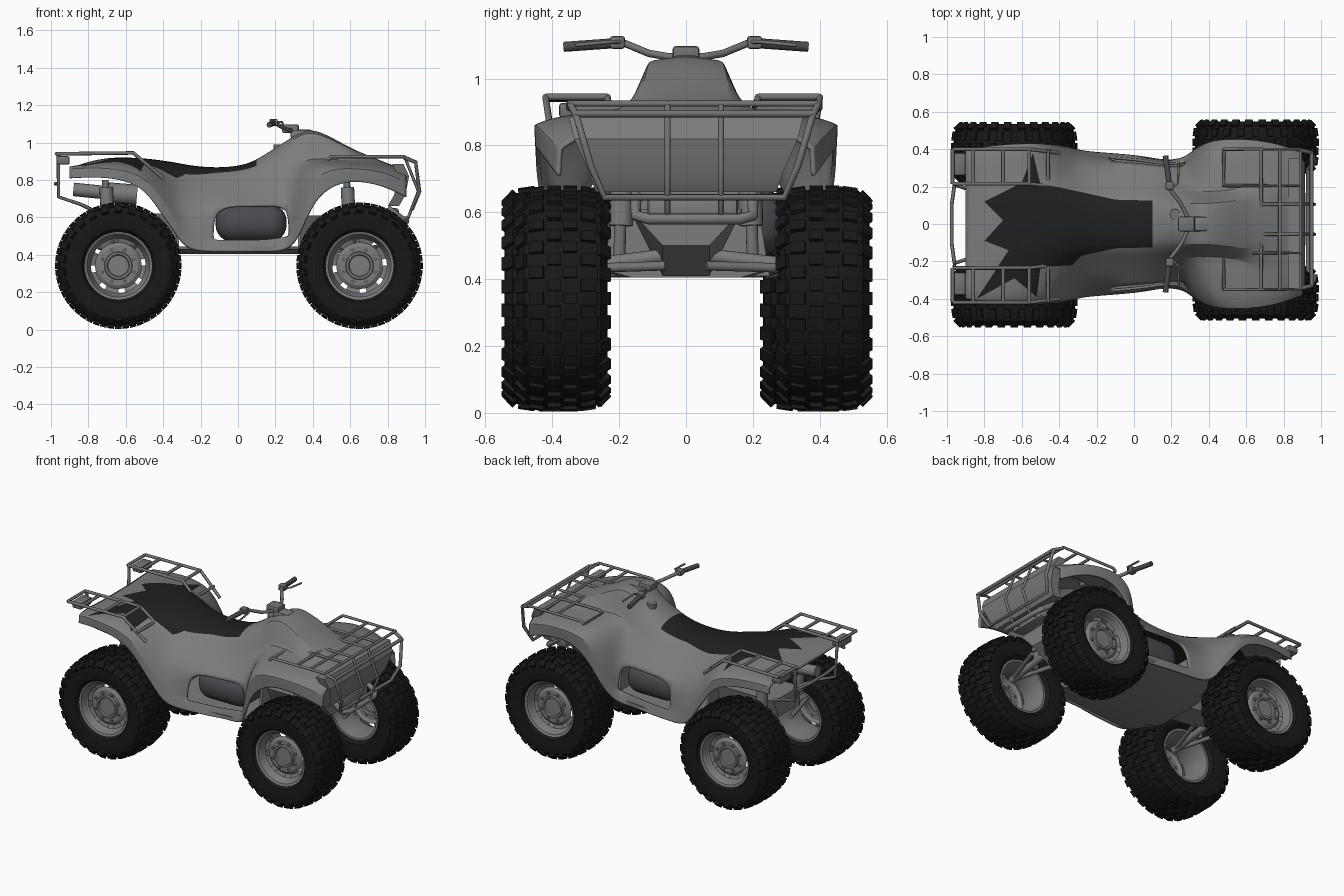
import bpy, bmesh, math
from mathutils import Vector, Matrix

if "Cube" in bpy.data.objects:
    bpy.data.objects.remove(bpy.data.objects["Cube"])

def material(name, r, g, b):
    m = bpy.data.materials.new(name)
    m.diffuse_color = (r, g, b, 1)
    m.use_nodes = True
    m.node_tree.nodes["Principled BSDF"].inputs["Base Color"].default_value = m.diffuse_color
    return m

BODY = material("body grey", .20, .20, .20)
SEAT = material("seat black", .014, .014, .014)
TYRE = material("tyre black", .009, .009, .009)
METAL = material("rim grey", .20, .20, .20)
TUBE = material("tube grey", .17, .17, .17)
ENGINE = material("engine grey", .07, .07, .08)

def make(name, bm, mats, angle=35):
    bmesh.ops.recalc_face_normals(bm, faces=bm.faces)
    me = bpy.data.meshes.new(name)
    bm.to_mesh(me)
    bm.free()
    ob = bpy.data.objects.new(name, me)
    bpy.context.collection.objects.link(ob)
    for m in mats:
        me.materials.append(m)
    smooth(ob, angle)
    return ob

def select(ob):
    bpy.ops.object.select_all(action='DESELECT')
    ob.select_set(True)
    bpy.context.view_layer.objects.active = ob

def smooth(ob, angle=35):
    select(ob)
    bpy.ops.object.shade_smooth_by_angle(angle=math.radians(angle))

def box(name, loc, size, mat, bevel=0, seg=2):
    bm = bmesh.new()
    bmesh.ops.create_cube(bm, size=1, matrix=Matrix.Translation(loc) @ Matrix.Diagonal((*size, 1)))
    if bevel:
        bmesh.ops.bevel(bm, geom=bm.edges[:], offset=bevel, segments=seg, affect='EDGES', profile=.5)
    return make(name, bm, [mat])

def rod(name, a, b, r, mat, sides=16):
    a, b = Vector(a), Vector(b)
    bm = bmesh.new()
    rot = (b - a).to_track_quat('Z', 'Y').to_matrix().to_4x4()
    bmesh.ops.create_cone(bm, cap_ends=True, segments=sides, radius1=r, radius2=r,
                          depth=(b - a).length, matrix=Matrix.Translation((a + b) / 2) @ rot)
    return make(name, bm, [mat])

def tube(name, paths, r, mat):
    cu = bpy.data.curves.new(name, 'CURVE')
    cu.dimensions, cu.bevel_depth, cu.bevel_resolution, cu.use_fill_caps = '3D', r, 2, True
    for pts in paths:
        sp = cu.splines.new('POLY')
        sp.points.add(len(pts) - 1)
        for p, co in zip(sp.points, pts):
            p.co = (*co, 1)
    ob = bpy.data.objects.new(name, cu)
    bpy.context.collection.objects.link(ob)
    cu.materials.append(mat)
    select(ob)
    bpy.ops.object.convert(target='MESH')
    smooth(bpy.context.object, 50)

def loft(name, rings, mat):
    bm = bmesh.new()
    vs = [[bm.verts.new(p) for p in ring] for ring in rings]
    n = len(vs[0])
    for a, b in zip(vs, vs[1:]):
        for i in range(n):
            bm.faces.new((a[i], a[(i + 1) % n], b[(i + 1) % n], b[i]))
    bm.faces.new(vs[0])
    bm.faces.new(vs[-1])
    return make(name, bm, [mat], 25)

# Body shell: x, centre z, then (y, z) pairs from the centre out to the lower edge
rear = [
    (-.90, .865, .14, .865, .24, .87, .36, .875, .40, .86, .405, .81),
    (-.72, .925, .16, .925, .26, .91, .39, .895, .425, .87, .425, .82),
    (-.52, .92, .16, .915, .25, .89, .38, .875, .435, .84, .435, .78),
    (-.42, .91, .15, .90, .22, .86, .36, .80, .42, .72, .425, .64),
    (-.34, .90, .14, .885, .20, .83, .34, .72, .40, .60, .41, .53),
    (-.27, .885, .13, .87, .19, .80, .335, .68, .37, .52, .39, .42),
    (-.13, .87, .13, .85, .19, .78, .335, .665, .36, .48, .38, .42)]
front = [
    (.05, .88, .12, .87, .18, .80, .325, .665, .345, .48, .365, .42),
    (.16, .955, .12, .93, .18, .82, .31, .665, .325, .48, .34, .42),
    (.27, 1.025, .115, 1.0, .18, .85, .31, .665, .33, .50, .35, .42),
    (.33, 1.06, .11, 1.045, .175, .89, .35, .80, .40, .66, .41, .52),
    (.40, 1.08, .11, 1.06, .17, .915, .39, .88, .445, .81, .445, .68),
    (.50, 1.035, .12, 1.02, .175, .91, .40, .89, .455, .86, .45, .77),
    (.62, .965, .14, .95, .20, .90, .38, .89, .455, .865, .45, .80),
    (.78, .90, .14, .895, .25, .885, .36, .875, .43, .845, .43, .77),
    (.90, .85, .14, .85, .24, .85, .33, .83, .38, .79, .385, .71)]
bm = bmesh.new()
rows = []
for s in rear + front:
    half = [(s[i], s[i + 1]) for i in range(2, 12, 2)]
    prof = [(-y, z) for y, z in reversed(half)] + [(0, s[1])] + half
    rows.append([bm.verts.new((s[0], y, z)) for y, z in prof])
for a, b in zip(rows, rows[1:]):
    for i in range(10):
        # opening beside the engine
        if i in (1, 8) and -.14 < a[0].co.x < .2:
            continue
        bm.faces.new((a[i], a[i + 1], b[i + 1], b[i]))
# crisp borders, fender rims and tank shoulders
crease = bm.edges.layers.float.new("crease_edge")
rims = {v for r in rows for v in (r[1], r[9])}
tank = {v for r in rows[9:14] for v in (r[3], r[4], r[6], r[7])}
for e in bm.edges:
    if e.is_boundary:
        e[crease] = 1
    elif all(v in rims for v in e.verts):
        e[crease] = .6
    elif all(v in tank for v in e.verts) and abs(e.verts[0].co.x - e.verts[1].co.x) > .01:
        e[crease] = .55
body = make("body_shell", bm, [BODY, SEAT], 40)
select(body)
body.modifiers.new("smooth", 'SUBSURF').levels = 3
bpy.ops.object.modifier_apply(modifier="smooth")

# Seat cover with ragged points, cut into the shell
star = [(.10, .125), (-.1, .13), (-.28, .17), (-.42, .2), (-.5, .21), (-.54, .38), (-.6, .22), (-.8, .12),
        (-.7, .02), (-.8, -.09), (-.67, -.14), (-.84, -.40), (-.64, -.29), (-.52, -.39), (-.5, -.23),
        (-.33, -.22), (-.28, -.17), (-.1, -.13), (.10, -.125)]
sides = list(zip(star, star[1:] + star[:1]))

def inside(x, y):
    hit = False
    for (x1, y1), (x2, y2) in sides:
        if (y1 > y) != (y2 > y) and x < (x2 - x1) * (y - y1) / (y2 - y1) + x1:
            hit = not hit
    return hit

bm = bmesh.new()
bm.from_mesh(body.data)
for a, b in sides:
    a, b = Vector((*a, 0)), Vector((*b, 0))
    d = (b - a).normalized()
    n = Vector((d.y, -d.x, 0))
    near = []
    for f in bm.faces:
        c = f.calc_center_median() - a
        if abs(c.dot(n)) < .03 and -.02 < c.dot(d) < (b - a).length + .02:
            near.append(f)
    geom = set(near) | {e for f in near for e in f.edges} | {v for f in near for v in f.verts}
    bmesh.ops.bisect_plane(bm, geom=list(geom), dist=1e-5, plane_co=a, plane_no=n)
for f in bm.faces:
    c = f.calc_center_median()
    f.material_index = int(inside(c.x, c.y))
bm.to_mesh(body.data)
bm.free()
mod = body.modifiers.new("thickness", 'SOLIDIFY')
mod.thickness, mod.offset = .012, -1
smooth(body, 40)

# Lower body: belly tray, nose, bulkheads, front panel, engine
loft("belly_tray", [[(x, -w * .65, .405), (x, w * .65, .405), (x, w, .43), (x, w, .445), (x, -w, .445), (x, -w, .43)]
     for x, w in ((-.36, .25), (-.27, .375), (.05, .355), (.27, .335), (.36, .25))], BODY)
loft("front_nose", [[(x, -.07, z), (x, .07, z), (x, .17, .61), (x, -.17, .61)]
     for x, z in ((.33, .41), (.60, .41), (.74, .50))], BODY)
loft("rear_chassis", [[(x, -.09, z), (x, .09, z), (x, .14, .62), (x, -.14, .62)]
     for x, z in ((-.75, .5), (-.55, .43), (-.33, .41))], BODY)
for x in (-.33, .32):
    loft("bulkhead", [[(x + d, -.25, .41), (x + d, .25, .41), (x + d, .2, .72), (x + d, -.2, .72)]
         for d in (0, .015)], BODY)
loft("front_panel", [[(x, -w, z), (x, w, z), (x - .06, w, z), (x - .06, -w, z)]
     for x, w, z in ((.86, .27, .66), (.895, .29, .72), (.915, .335, .82), (.885, .35, .885))], BODY)
box("front_lower_box", (.82, .02, .61), (.08, .27, .08), BODY, .015)
box("engine", (.07, 0, .57), (.38, .61, .20), ENGINE, .09, 6)

# Wheels: lathed tyre and rim, with lugs around the tread
def lathe(name, prof, centre, side, mat, n=48, hole=None):
    bm = bmesh.new()
    rings = []
    for k in range(n):
        a = 2 * math.pi * k / n
        rings.append([bm.verts.new((centre[0] + r * math.cos(a), centre[1] + side * w,
                                    centre[2] + r * math.sin(a))) for r, w in prof])
    for k in range(n):
        a, b = rings[k], rings[(k + 1) % n]
        for i in range(len(prof) - 1):
            if i != hole or k % 6 > 1:
                bm.faces.new((a[i], a[i + 1], b[i + 1], b[i]))
    bmesh.ops.remove_doubles(bm, verts=bm.verts, dist=1e-5)
    return make(name, bm, [mat], 30)

def wheel(label, x, y, width):
    side, c, h = (1 if y > 0 else -1), Vector((x, y, .342)), width / 2
    t = [(.176, .75), (.195, .9), (.24, .97), (.285, .95), (.312, .82), (.325, .5)]
    prof = [(r, w * h) for r, w in t] + [(r, -w * h) for r, w in reversed(t)]
    lathe(label + "_tyre", prof + prof[:1], c, side, TYRE)
    d = .75 * h
    lathe(label + "_rim", [(.178, -d), (.162, -d), (.15, -.3 * d), (.152, d - .035), (.168, d), (.182, d + .006),
                           (.182, d - .01)], c, side, METAL)
    lathe(label + "_disc", [(.152, d - .035), (.146, d - .045), (.124, d - .052), (.105, d - .04), (.075, d - .04),
                            (.072, d - .025), (.06, d - .025), (.055, d - .035), (0, d - .035)],
          c, side, METAL, hole=1)
    bm = bmesh.new()
    n = 26
    for k in range(n):
        for w, r, tilt, off, size in ((.17, .327, 0, 0, (.022, .24, .034)), (-.17, .327, 0, .5, (.022, .24, .034)),
                                      (.55, .322, -.15, .5, (.024, .26, .036)), (-.55, .322, .15, 0, (.024, .26, .036)),
                                      (.87, .301, -.8, 0, (.024, .25, .04)), (-.87, .301, .8, .5, (.024, .25, .04))):
            m = (Matrix.Translation(c) @ Matrix.Rotation(2 * math.pi * (k + off) / n, 4, 'Y')
                 @ Matrix.Translation((r, w * h, 0)) @ Matrix.Rotation(-tilt, 4, 'Z')
                 @ Matrix.Diagonal((size[0], size[1] * h * 1.2, size[2], 1)))
            bmesh.ops.create_cube(bm, size=1, matrix=m)
    make(label + "_lugs", bm, [TYRE], 20)
    bm = bmesh.new()
    for k in range(8):
        a = 2 * math.pi * (k + .5) / 8
        m = (Matrix.Translation(c + Vector((.09 * math.cos(a), side * (d - .036), .09 * math.sin(a))))
             @ Matrix.Rotation(math.pi / 2, 4, 'X'))
        bmesh.ops.create_cone(bm, cap_ends=True, segments=6, radius1=.009, radius2=.009, depth=.02, matrix=m)
    make(label + "_bolts", bm, [METAL])
    # suspension arms and shock
    rod(label + "_axle", (x, y, .43), (x, side * .06, .47), .022, BODY)
    for dx in (-.10, .10):
        rod(label + "_arm", (x, y, .43), (x + dx, side * .06, .44), .014, TUBE)
    rod(label + "_shock", (x - .04, side * .2, .44), (x - .07, side * .19, .80), .018, TUBE)
    rod(label + "_spring", (x - .055, side * .195, .56), (x - .065, side * .19, .76), .036, METAL)

wheel("front_left", .65, .413, .28)
wheel("front_right", .65, -.37, .28)
wheel("rear_left", -.64, .383, .315)
wheel("rear_right", -.64, -.39, .315)

# Racks and bumpers
o = .025
bars = []
for s in (-1, 1):
    ya, yb = o + s * .18, o + s * .375
    bars.append([(.48, yb, .91), (.50, yb, .925), (.89, yb, .925), (.89, ya, .925), (.50, ya, .925), (.48, ya, .91),
                 (.48, yb, .91)])
for x in (.68, .78, .89):
    bars.append([(x, o - .375, .925), (x, o + .375, .925)])
for y in (-.08, .08):
    bars.append([(.68, o + y, .925), (.89, o + y, .925), (.965, o + y, .74), (.91, o + y, .60), (.80, o + y, .58)])
tube("front_rack", bars, .009, TUBE)
tube("front_bumper", [[(.89, o - .37, .92), (.95, o - .355, .895), (.97, o - .31, .74), (.93, o - .27, .645),
     (.93, o + .27, .645), (.97, o + .31, .74), (.95, o + .355, .895), (.89, o + .37, .92)],
     [(.95, o - .355, .895), (.95, o + .355, .895)]], .011, TUBE)
tube("tow_loop", [[(.80, -.15, .65), (.88, -.15, .59), (.9, -.11, .58), (.9, .16, .58), (.88, .2, .59),
     (.80, .2, .65)]], .017, METAL)
bars = []
for s in (-1, 1):
    ya, yb = s * .225 - .01, s * .41 - .01
    for y in (ya, yb):
        bars.append([(-.97, y, .94), (-.56, y, .945), (-.40, y - s * .02, .81)])
    for x, z in ((-.97, .94), (-.86, .941), (-.70, .943), (-.56, .945), (-.46, .865)):
        bars.append([(x, ya, z), (x, yb, z)])
    bars.append([(-.96, ya, .94), (-.96, s * .21, .71), (-.84, s * .17, .67), (-.70, s * .1, .60)])
    box("rear_lamp", (-.935, s * .32, .905), (.07, .12, .045), TUBE, .01)
bars.append([(-.96, -.21, .78), (-.975, -.1, .78), (-.975, .1, .78), (-.96, .21, .78)])
tube("rear_rack", bars, .010, TUBE)

# Exhaust
rod("exhaust_pipe", (-.88, -.14, .75), (-.68, -.14, .73), .036, METAL)
rod("exhaust_can", (-.72, -.14, .735), (-.54, -.14, .72), .055, METAL)

# Steering: bar, grips, switch blocks, levers, central pod
half = [(.29, 0, 1.07), (.28, .05, 1.065), (.25, .11, 1.075), (.19, .19, 1.108), (.17, .35, 1.095)]
tube("handlebar", [[(x, -y, z) for x, y, z in reversed(half)] + half[1:]], .011, TUBE)
for s in (-1, 1):
    rod("grip", (.187, s * .225, 1.105), (.168, s * .365, 1.095), .015, ENGINE)
    box("switch_block", (.19, s * .205, 1.108), (.045, .045, .038), TUBE, .008)
    tube("brake_lever", [[(.2, s * .19, 1.11), (.235, s * .22, 1.11), (.24, s * .33, 1.10)]], .006, TUBE)
box("steering_pod", (.28, 0, 1.075), (.09, .08, .045), TUBE, .01)
box("steering_cover", (.34, 0, 1.045), (.12, .08, .05), BODY, .015)
rod("fuel_cap", (.22, .05, .95), (.22, .05, .99), .03, TUBE)
